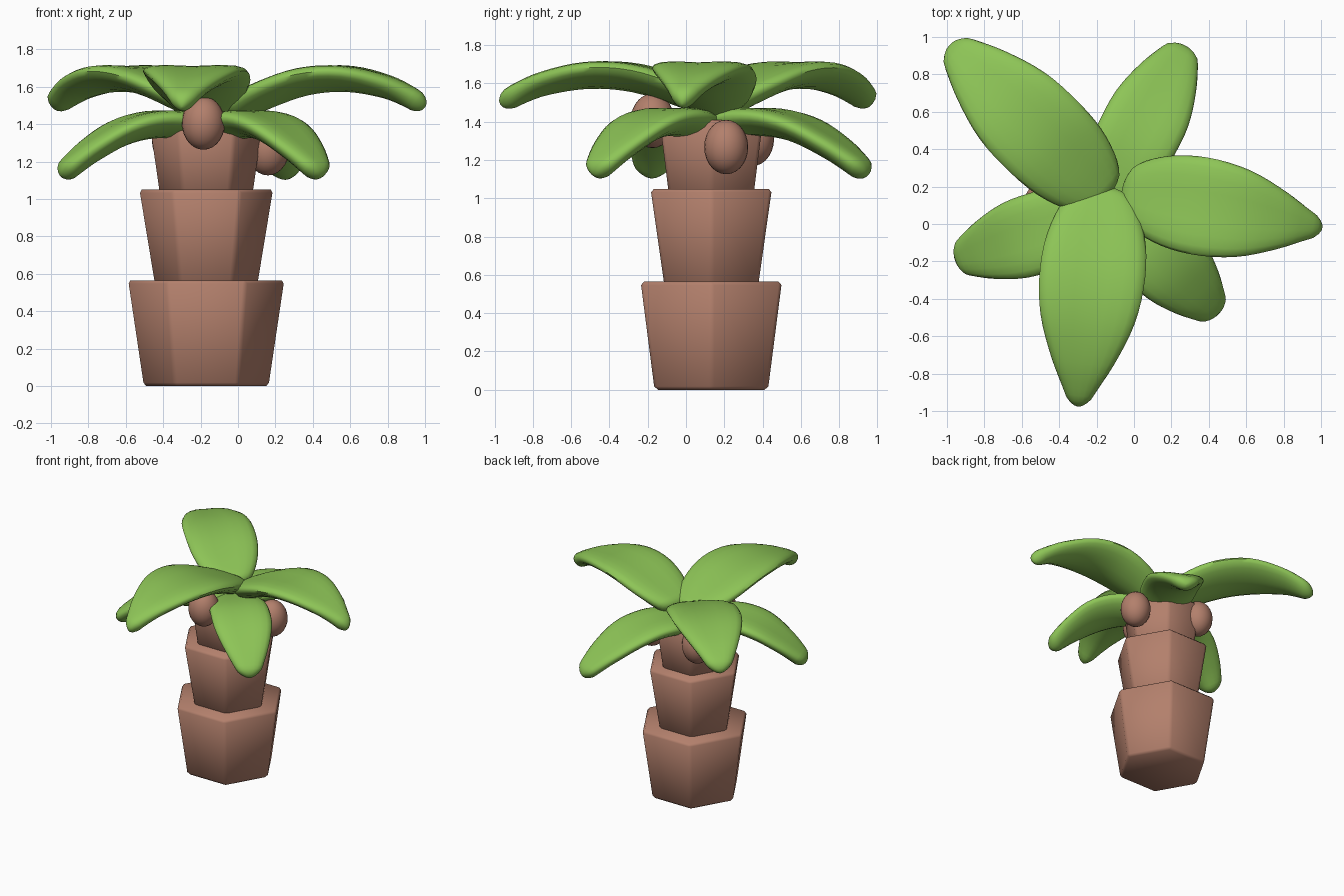
import bpy, bmesh, math
from mathutils import Vector

if "Cube" in bpy.data.objects:
    bpy.data.objects.remove(bpy.data.objects["Cube"])


def material(name, rgb):
    m = bpy.data.materials.new(name)
    m.diffuse_color = (*rgb, 1)
    m.use_nodes = True
    m.node_tree.nodes["Principled BSDF"].inputs["Base Color"].default_value = m.diffuse_color
    return m


BROWN = material("bark brown", (0.45, 0.215, 0.15))
GREEN = material("leaf green", (0.27, 0.56, 0.095))
CX, CY = -0.17, 0.132          # trunk axis


def finish(ob, name, mat, angle):
    ob.name = name
    ob.data.materials.append(mat)
    bpy.ops.object.select_all(action='DESELECT')
    ob.select_set(True)
    bpy.context.view_layer.objects.active = ob
    bpy.ops.object.shade_smooth_by_angle(angle=math.radians(angle))


# Trunk: three stacked hexagonal segments, each flaring upward, softly shaded
def trunk_segment(name, z0, z1, r0, r1):
    bm = bmesh.new()
    bmesh.ops.create_cone(bm, cap_ends=True, segments=6, radius1=r0, radius2=r1, depth=z1 - z0)
    bmesh.ops.bevel(bm, geom=bm.edges[:], offset=0.018, segments=1, affect='EDGES')
    me = bpy.data.meshes.new(name)
    bm.to_mesh(me)
    bm.free()
    ob = bpy.data.objects.new(name, me)
    ob.location = (CX, CY, (z0 + z1) / 2)
    ob.rotation_euler.z = math.radians(30)
    bpy.context.collection.objects.link(ob)
    finish(ob, name, BROWN, 75)


trunk_segment("trunk_lower", 0.0, 0.565, 0.342, 0.426)
trunk_segment("trunk_middle", 0.54, 1.05, 0.282, 0.366)
trunk_segment("trunk_upper", 1.03, 1.41, 0.257, 0.312)

# Coconuts
for i, loc in enumerate([(-0.185, -0.175, 1.405), (0.16, 0.21, 1.268), (-0.345, 0.345, 1.31)]):
    bpy.ops.mesh.primitive_uv_sphere_add(segments=24, ring_count=14, radius=1, location=loc)
    ob = bpy.context.object
    ob.scale = (0.115, 0.115, 0.142)
    finish(ob, f"coconut_{i + 1}", BROWN, 60)


# Smooth interpolation through (position, value) points
def curve(points, t):
    n = len(points)
    for i in range(n - 1):
        (a, va), (b, vb) = points[i], points[i + 1]
        if t <= b or i == n - 2:
            def slope(k):
                lo, hi = points[max(k - 1, 0)], points[min(k + 1, n - 1)]
                return (hi[1] - lo[1]) / (hi[0] - lo[0])
            h = b - a
            u = (t - a) / h
            return ((2*u**3 - 3*u*u + 1) * va + (u**3 - 2*u*u + u) * h * slope(i)
                    + (3*u*u - 2*u**3) * vb + (u**3 - u*u) * h * slope(i + 1))


UPPER = [(0, 1.46), (.2, 1.555), (.4, 1.625), (.6, 1.64), (.8, 1.60), (.92, 1.545), (1, 1.49)]
LOWER = [(0, 1.36), (.2, 1.39), (.4, 1.395), (.6, 1.35), (.8, 1.255), (.92, 1.18), (1, 1.12)]
RINGS, SIDES = 30, 20


# Leaf: lofted along an arched spine, thick and slightly folded across its width
def leaf(name, base, tip, half_width, arch, blunt):
    base, tip = Vector((*base, 0)), Vector((*tip, 0))
    side = (tip - base).normalized().cross(Vector((0, 0, 1)))
    width = [(0, .42), (.1, .72), (.25, .94), (.42, 1), (.6, .89 + .1 * blunt),
             (.78, .6 + .2 * blunt), (.92, .3 + .25 * blunt), (1, .14 + .2 * blunt)]

    def spine(t):
        return base.lerp(tip, t) + Vector((0, 0, curve(arch, t)))

    bm = bmesh.new()
    rings = []
    for k in range(RINGS + 1):
        t = 0.5 - 0.5 * math.cos(math.pi * k / RINGS)
        tangent = (spine(min(t + .01, 1)) - spine(max(t - .01, 0))).normalized()
        up = side.cross(tangent).normalized()
        # round off both ends
        end = min(1, math.sqrt(max(0, 1 - max(0, (t - .94) / .06) ** 2)) + .02)
        end = min(end, math.sqrt(max(0, 1 - max(0, (.06 - t) / .06) ** 2)) + .02)
        w = curve(width, t) * half_width * end
        h = (0.075 - 0.02 * t * t) * end
        fold = 0.16 * w
        ring = []
        for j in range(SIDES):
            a = 2 * math.pi * j / SIDES
            c = math.cos(a)
            off = side * (w * c) + up * (h * math.sin(a) + fold * abs(c) ** 1.5)
            ring.append(bm.verts.new(spine(t) + off))
        rings.append(ring)
    for r0, r1 in zip(rings, rings[1:]):
        for j in range(SIDES):
            n = (j + 1) % SIDES
            bm.faces.new((r0[j], r0[n], r1[n], r1[j]))
    bm.faces.new(rings[0])
    bm.faces.new(rings[-1])
    bmesh.ops.recalc_face_normals(bm, faces=bm.faces)
    me = bpy.data.meshes.new(name)
    bm.to_mesh(me)
    bm.free()
    ob = bpy.data.objects.new(name, me)
    bpy.context.collection.objects.link(ob)
    finish(ob, name, GREEN, 60)


leaf("upper_leaf_back_left", (-0.15, 0.14), (-0.98, 0.955), 0.262, UPPER, 0.6)
leaf("upper_leaf_right", (-0.06, 0.17), (1.0, -0.02), 0.262, UPPER, 0.1)
leaf("upper_leaf_front", (-0.17, 0.20), (-0.30, -0.97), 0.282, UPPER, 0.1)
leaf("lower_leaf_left", (-0.13, 0.08), (-0.945, -0.19), 0.215, LOWER, 0.9)
leaf("lower_leaf_front_right", (-0.13, 0.12), (0.44, -0.475), 0.22, LOWER, 0.8)
leaf("lower_leaf_back_right", (-0.18, 0.09), (0.27, 0.945), 0.22, LOWER, 0.9)
